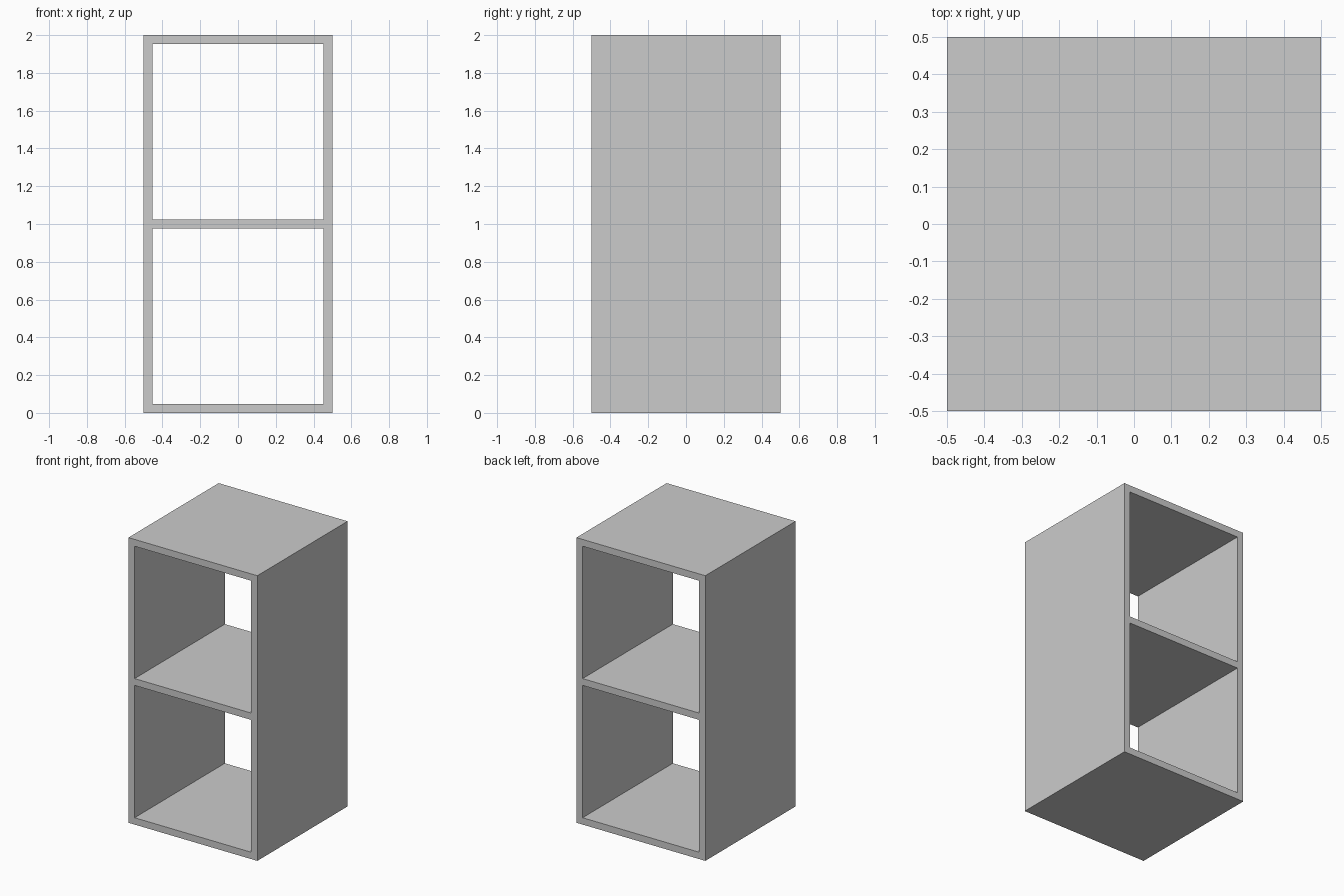
import bpy
import bmesh

if "Cube" in bpy.data.objects:
    bpy.data.objects.remove(bpy.data.objects["Cube"])

T = 0.048            # board thickness
W, D, H = 1.0, 1.0, 2.0

# Front-face grid lines: boards sit between each pair of close lines
xs = [-W / 2, -W / 2 + T, W / 2 - T, W / 2]
zs = [0, T, H / 2 - T / 2, H / 2 + T / 2, H - T, H]

bm = bmesh.new()
grid = [[bm.verts.new((x, -D / 2, z)) for x in xs] for z in zs]

# Front frame with two open compartments
for r in range(len(zs) - 1):
    for c in range(len(xs) - 1):
        if c == 1 and r in (1, 3):
            continue
        bm.faces.new((grid[r][c], grid[r][c + 1], grid[r + 1][c + 1], grid[r + 1][c]))

# Extrude through the depth, open front to back
ext = bmesh.ops.extrude_face_region(bm, geom=bm.faces[:], use_keep_orig=True)
verts = [g for g in ext["geom"] if isinstance(g, bmesh.types.BMVert)]
bmesh.ops.translate(bm, verts=verts, vec=(0, D, 0))
bmesh.ops.recalc_face_normals(bm, faces=bm.faces[:])

mesh = bpy.data.meshes.new("shelf_unit")
bm.to_mesh(mesh)
bm.free()
shelf = bpy.data.objects.new("shelf_unit", mesh)
bpy.context.collection.objects.link(shelf)
